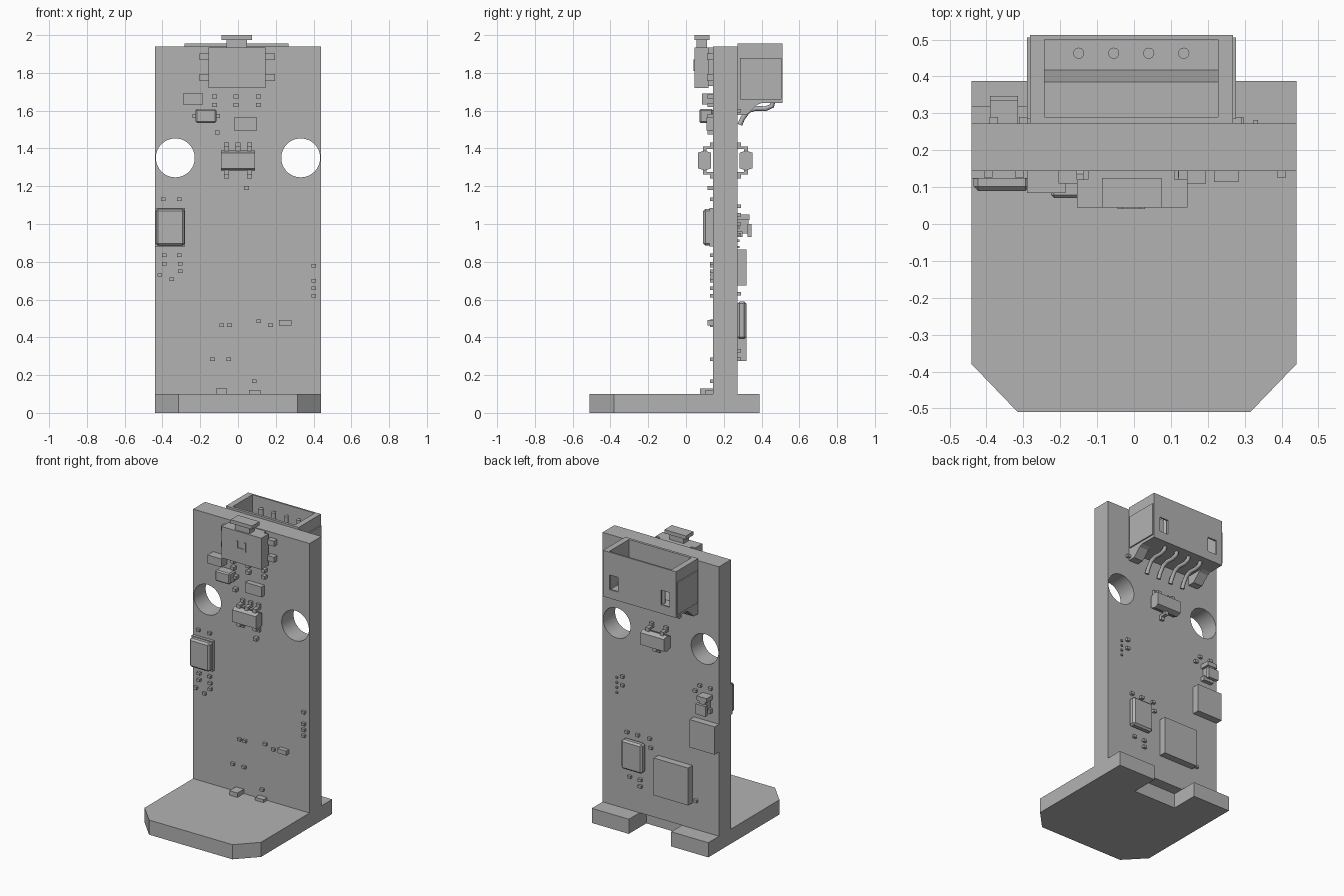
import bpy, bmesh, math
from mathutils import Vector

if "Cube" in bpy.data.objects:
    bpy.data.objects.remove(bpy.data.objects["Cube"])

grey = bpy.data.materials.new("plain grey")
grey.use_nodes = True
TONE = (0.45, 0.45, 0.45, 1)
grey.diffuse_color = TONE
grey.node_tree.nodes["Principled BSDF"].inputs["Base Color"].default_value = TONE

FRONT, BACK = 0.144, 0.272     # the two faces of the upright board


def finish(bm, name):
    bmesh.ops.recalc_face_normals(bm, faces=bm.faces)
    mesh = bpy.data.meshes.new(name)
    bm.to_mesh(mesh)
    bm.free()
    mesh.materials.append(grey)
    obj = bpy.data.objects.new(name, mesh)
    bpy.context.collection.objects.link(obj)
    return obj


def add_box(bm, x, y, z):
    made = bmesh.ops.create_cube(bm, size=1)["verts"]
    for v in made:
        v.co = Vector([(a + b) / 2 + c * (b - a) for (a, b), c in zip((x, y, z), v.co)])
    return made


def boxes(name, *spans):
    bm = bmesh.new()
    for span in spans:
        add_box(bm, *span)
    return finish(bm, name)


def prism(name, points, place, shift):
    bm = bmesh.new()
    face = bm.faces.new([bm.verts.new(place(a, b)) for a, b in points])
    made = bmesh.ops.extrude_face_region(bm, geom=[face])["geom"]
    for v in made:
        if isinstance(v, bmesh.types.BMVert):
            v.co += Vector(shift)
    return finish(bm, name)


def bevel(obj, width, segments=1):
    mod = obj.modifiers.new("edge", "BEVEL")
    mod.width, mod.segments = width, segments


def span_y(side, depth):
    return (FRONT - depth, FRONT) if side < 0 else (BACK, BACK + depth)


def chip(name, side, x, z, depth, edge=0.0):
    obj = boxes(name, (x, span_y(side, depth), z))
    if edge:
        bevel(obj, edge)
    return obj


def transistor(name, side, cx, top_legs, bottom_legs):
    # Body bulges at mid height, with bent legs above and below
    sign, face = side, (FRONT if side < 0 else BACK)
    profile = [(0.012, 1.295), (0.045, 1.283), (0.08, 1.295),
               (0.08, 1.377), (0.045, 1.389), (0.012, 1.377)]
    prism(name + "_body", profile, lambda d, z: (cx - 0.09, face + sign * d, z), (0.18, 0, 0))
    legs = []
    for xs, direction in ((top_legs, 1), (bottom_legs, -1)):
        for x in xs:
            root, knee, toe = (1.336 + direction * k for k in (0.045, 0.07, 0.095))
            wide = (cx + x - 0.013, cx + x + 0.013)
            for za, zb, da, db in ((root, knee, 0.035, 0.055), (knee - direction * 0.01, knee + direction * 0.005, 0, 0.055),
                                   (knee, toe, 0, 0.018)):
                legs.append((wide, sorted((face + sign * da, face + sign * db)), sorted((za, zb))))
    boxes(name + "_legs", *legs)


def smalls(name, side, spots, w=0.024, h=0.018, depth=0.018):
    boxes(name, *[((x - w / 2, x + w / 2), span_y(side, depth), (z - h / 2, z + h / 2)) for x, z in spots])


# Foot plate with clipped front corners and a notch at the rear
outline = [(-0.44, -0.38), (-0.315, -0.51), (0.315, -0.51), (0.44, -0.38), (0.44, 0.388),
           (0.16, 0.388), (0.16, 0.2), (-0.16, 0.2), (-0.16, 0.388), (-0.44, 0.388)]
prism("foot_plate", outline, lambda x, y: (x, y, 0), (0, 0, 0.1))

# Upright board with two round holes
board = boxes("board", ((-0.44, 0.44), (FRONT, BACK), (0.1, 1.94)))
for sx in (-1, 1):
    bpy.ops.mesh.primitive_cylinder_add(vertices=48, radius=0.103, depth=0.5,
                                        location=(sx * 0.332, 0.2, 1.35), rotation=(math.pi / 2, 0, 0))
    cutter = bpy.context.object
    cutter.name = "hole_cutter"
    cut = board.modifiers.new("hole", "BOOLEAN")
    cut.object, cut.solver = cutter, "EXACT"
    bpy.context.view_layer.objects.active = board
    bpy.ops.object.modifier_apply(modifier="hole")
    bpy.data.objects.remove(cutter)
bpy.ops.object.select_all(action="DESELECT")
board.select_set(True)
bpy.ops.object.shade_smooth_by_angle()

# Push button on the front top edge
boxes("button_body", ((-0.155, 0.145), (0.045, 0.12), (1.72, 1.935)),
      ((-0.125, 0.11), (0.12, FRONT), (1.73, 1.935)))
boxes("button_tabs", *[(x, (0.11, FRONT), (z - 0.018, z + 0.018))
                       for x in ((-0.205, -0.155), (0.145, 0.195)) for z in (1.775, 1.885)])
boxes("button_face_detail", *[(x, (0.04, 0.046), z) for x, z in
      (((-0.045, -0.03), (1.82, 1.87)), ((0.015, 0.03), (1.82, 1.87)), ((-0.045, 0.03), (1.81, 1.825)))])
boxes("button_plunger", ((-0.06, 0.048), (0.055, 0.11), (1.93, 1.978)),
      ((-0.087, 0.075), (0.045, 0.125), (1.975, 2.0)))

# Socket shell on the back: walls, stepped floor and lower wings
LEFT, RIGHT, REAR, TOP = -0.282, 0.268, 0.512, 1.955
boxes("socket_walls", ((LEFT, RIGHT), (BACK, 0.29), (1.64, TOP)),
      ((LEFT, -0.242), (0.29, REAR), (1.64, TOP)), ((0.228, RIGHT), (0.29, REAR), (1.64, TOP)),
      ((-0.242, 0.228), (0.29, 0.5), (1.64, 1.69)))
step = [(0.29, 1.68), (0.42, 1.68), (0.385, 1.79), (0.29, 1.79)]
prism("socket_step", step, lambda y, z: (-0.242, y, z), (0.47, 0, 0))
wing = [(BACK, 1.64), (BACK, 1.577), (0.32, 1.577), (0.375, 1.63), (0.4, 1.64)]
for x in (LEFT, 0.198):
    prism("socket_wing", wing, lambda y, z: (x, y, z), (0.07, 0, 0))
for x in (LEFT - 0.008, RIGHT):
    boxes("socket_side_plate", ((x, x + 0.008), (0.285, 0.505), (1.66, 1.88)))

# Rear socket wall, split round two small windows
WIN = [(-0.235, -0.17), (0.155, 0.22)]
cols = [(LEFT, WIN[0][0]), (WIN[0][1], WIN[1][0]), (WIN[1][1], RIGHT)]
boxes("socket_rear_wall", *[(c, (0.5, REAR), (1.64, TOP)) for c in cols],
      *[(w, (0.5, REAR), z) for w in WIN for z in ((1.64, 1.7), (1.8, TOP))])

# Contact pins inside the socket and the bent leads beneath
for x in (-0.15, -0.055, 0.04, 0.135):
    bpy.ops.mesh.primitive_cylinder_add(vertices=16, radius=0.015, depth=0.22, location=(x, 0.463, 1.79))
    bpy.context.object.name = "socket_pin"
    bpy.context.object.data.materials.append(grey)
    bpy.ops.object.shade_smooth_by_angle()
    curve = bpy.data.curves.new("socket_lead", "CURVE")
    curve.dimensions = "3D"
    curve.bevel_depth, curve.bevel_resolution, curve.use_fill_caps = 0.013, 2, True
    path = [(0.463, 1.66), (0.455, 1.625), (0.42, 1.61), (0.37, 1.612), (0.33, 1.6), (0.3, 1.56), (0.285, 1.525)]
    line = curve.splines.new("POLY")
    line.points.add(len(path) - 1)
    for p, (y, z) in zip(line.points, path):
        p.co = (x, y, z, 1)
    line.use_smooth = True
    curve.materials.append(grey)
    bpy.context.collection.objects.link(bpy.data.objects.new("socket_lead", curve))

# Three-legged and five-legged packages
transistor("front_regulator", -1, 0, (-0.06, 0, 0.06), (-0.06, 0.06))
transistor("back_regulator", 1, 0.01, (-0.055, 0.055), (0,))

# Larger front parts
chip("edge_module", -1, (-0.435, -0.282), (0.885, 1.08), 0.054, 0.012)
chip("edge_module_base", -1, (-0.44, -0.28), (0.88, 1.085), 0.02)
chip("front_block", -1, (-0.29, -0.185), (1.633, 1.69), 0.06)
chip("front_diode", -1, (-0.225, -0.115), (1.535, 1.61), 0.073, 0.008)
chip("front_diode_legs", -1, (-0.24, -0.095), (1.56, 1.583), 0.03)
chip("front_flat_block", -1, (-0.022, 0.1), (1.495, 1.565), 0.035)
chip("front_low_block", -1, (0.217, 0.283), (0.462, 0.492), 0.03)
chip("front_foot_block_left", -1, (-0.117, -0.057), (0.1, 0.13), 0.07)
chip("front_foot_block_right", -1, (0.057, 0.12), (0.1, 0.12), 0.04)

# Larger back parts
chip("main_chip", 1, (-0.24, 0.02), (0.275, 0.53), 0.048)
chip("small_chip", 1, (0.112, 0.27), (0.39, 0.59), 0.048, 0.012)
chip("edge_chip", 1, (-0.44, -0.25), (0.675, 0.865), 0.048)
boxes("back_latch", ((-0.375, -0.33), (BACK, 0.33), (0.95, 1.03)),
      ((-0.39, -0.315), (0.325, 0.347), (0.93, 1.0)), ((-0.39, -0.315), (BACK, 0.3), (0.93, 0.96)),
      ((-0.39, -0.315), (BACK, 0.335), (1.02, 1.05)))

# Tiny parts scattered on both faces
smalls("front_top_parts", -1, [(x, z) for x in (-0.125, -0.01, 0.108) for z in (1.675, 1.63)]
       + [(-0.11, 1.485), (0.045, 1.19)], 0.026, 0.022, 0.03)
smalls("front_left_parts", -1, [(-0.395, 1.13), (-0.31, 1.13), (-0.39, 0.835), (-0.31, 0.835), (-0.39, 0.79),
       (-0.305, 0.79), (-0.305, 0.75), (-0.415, 0.73), (-0.35, 0.708)])
smalls("front_right_parts", -1, [(0.4, z) for z in (0.78, 0.7, 0.66, 0.62)])
smalls("front_low_parts", -1, [(-0.085, 0.465), (-0.045, 0.465), (0.11, 0.485), (0.172, 0.465),
       (-0.135, 0.285), (-0.05, 0.285), (0.087, 0.168)])
smalls("back_small_parts", 1, [(0.25, 0.63), (0.17, 0.63), (0.08, 0.63), (0.07, 0.57), (0.23, 0.33),
       (0.15, 0.33), (0.15, 0.285), (-0.27, 0.3), (0.285, 1.0), (0.285, 0.94), (-0.3, 1.095),
       (-0.38, 1.095), (-0.265, 1.05), (0.28, 1.6)])
smalls("back_tiny_parts", 1, [(0.33, 0.98 - 0.034 * i) for i in range(4)], 0.012, 0.012, 0.01)
